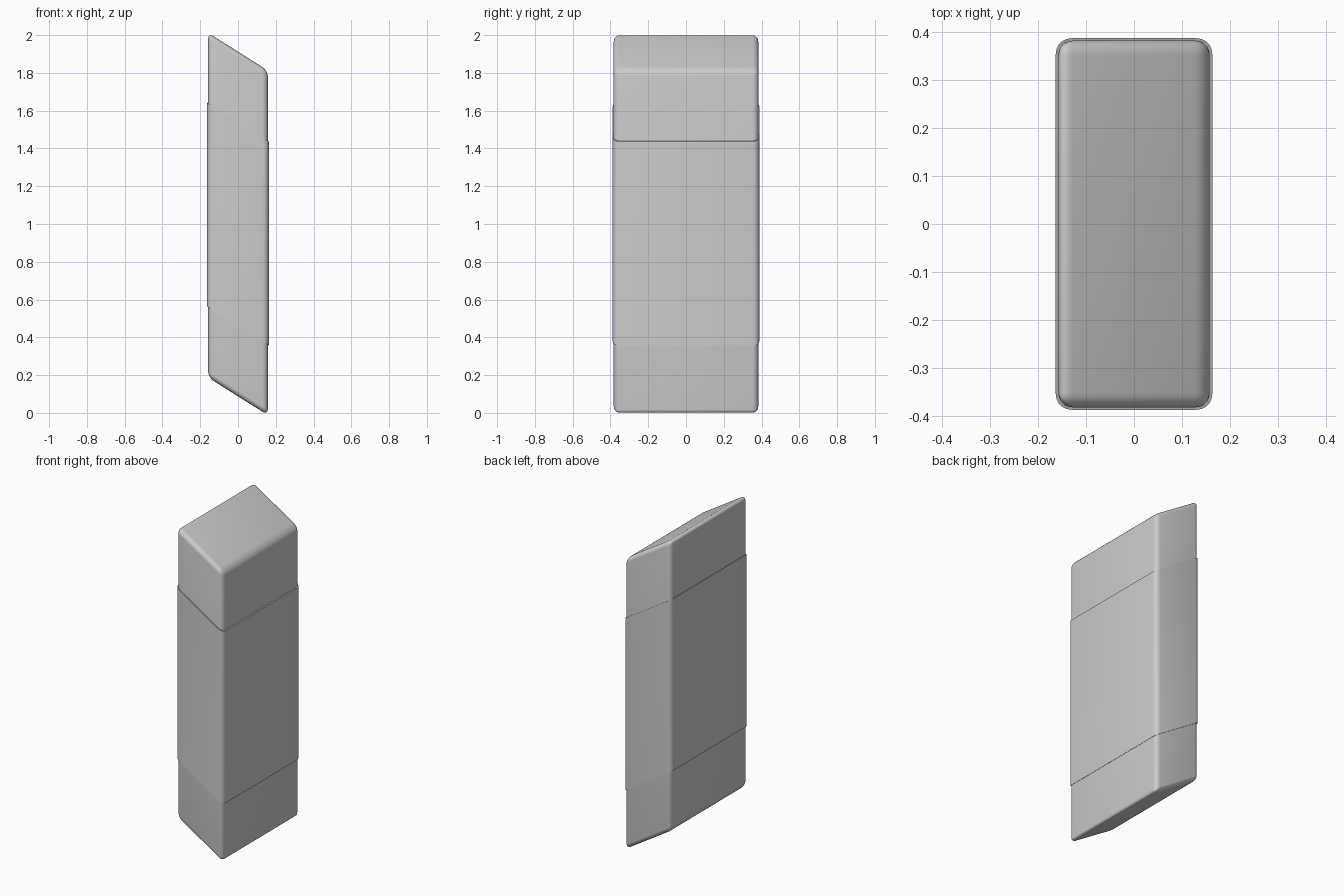
import bpy, bmesh, math

if "Cube" in bpy.data.objects:
    bpy.data.objects.remove(bpy.data.objects["Cube"])

SHEAR = 0.63   # slope of the slanted ends
MID_Z = 1.0


def finish(name, bm):
    # slant the part along x, lift it into place and smooth it
    for v in bm.verts:
        v.co.z += MID_Z - SHEAR * v.co.x
    bmesh.ops.recalc_face_normals(bm, faces=bm.faces)
    me = bpy.data.meshes.new(name)
    bm.to_mesh(me)
    bm.free()
    ob = bpy.data.objects.new(name, me)
    bpy.context.collection.objects.link(ob)
    bpy.ops.object.select_all(action='DESELECT')
    ob.select_set(True)
    bpy.context.view_layer.objects.active = ob
    bpy.ops.object.shade_smooth_by_angle(angle=math.radians(40))
    return ob


def rounded_rect(hx, hy, r, seg=5):
    pts = []
    for i, (sx, sy) in enumerate([(1, 1), (-1, 1), (-1, -1), (1, -1)]):
        for k in range(seg + 1):
            a = math.pi / 2 * (i + k / seg)
            pts.append((sx * (hx - r) + r * math.cos(a),
                        sy * (hy - r) + r * math.sin(a)))
    return pts


# Rubber block: rounded box with slanted ends
bm = bmesh.new()
bmesh.ops.create_cube(bm, size=1)
bmesh.ops.scale(bm, vec=(0.316, 0.766, 1.825), verts=bm.verts)
bmesh.ops.bevel(bm, geom=bm.edges[:], offset=0.03, segments=5,
                profile=0.5, affect='EDGES')
finish("eraser_block", bm)

# Sleeve: thin slanted tube wrapped around the middle
bm = bmesh.new()
outer = rounded_rect(0.1635, 0.3880, 0.033)
inner = rounded_rect(0.1582, 0.3832, 0.030)
H = 0.54
rings = [[bm.verts.new((x, y, z)) for x, y in pts]
         for pts, z in ((outer, -H), (outer, H), (inner, H), (inner, -H))]
n = len(outer)
for a, b in zip(rings, rings[1:] + rings[:1]):
    for i in range(n):
        j = (i + 1) % n
        bm.faces.new((a[i], a[j], b[j], b[i]))
finish("eraser_sleeve", bm)
